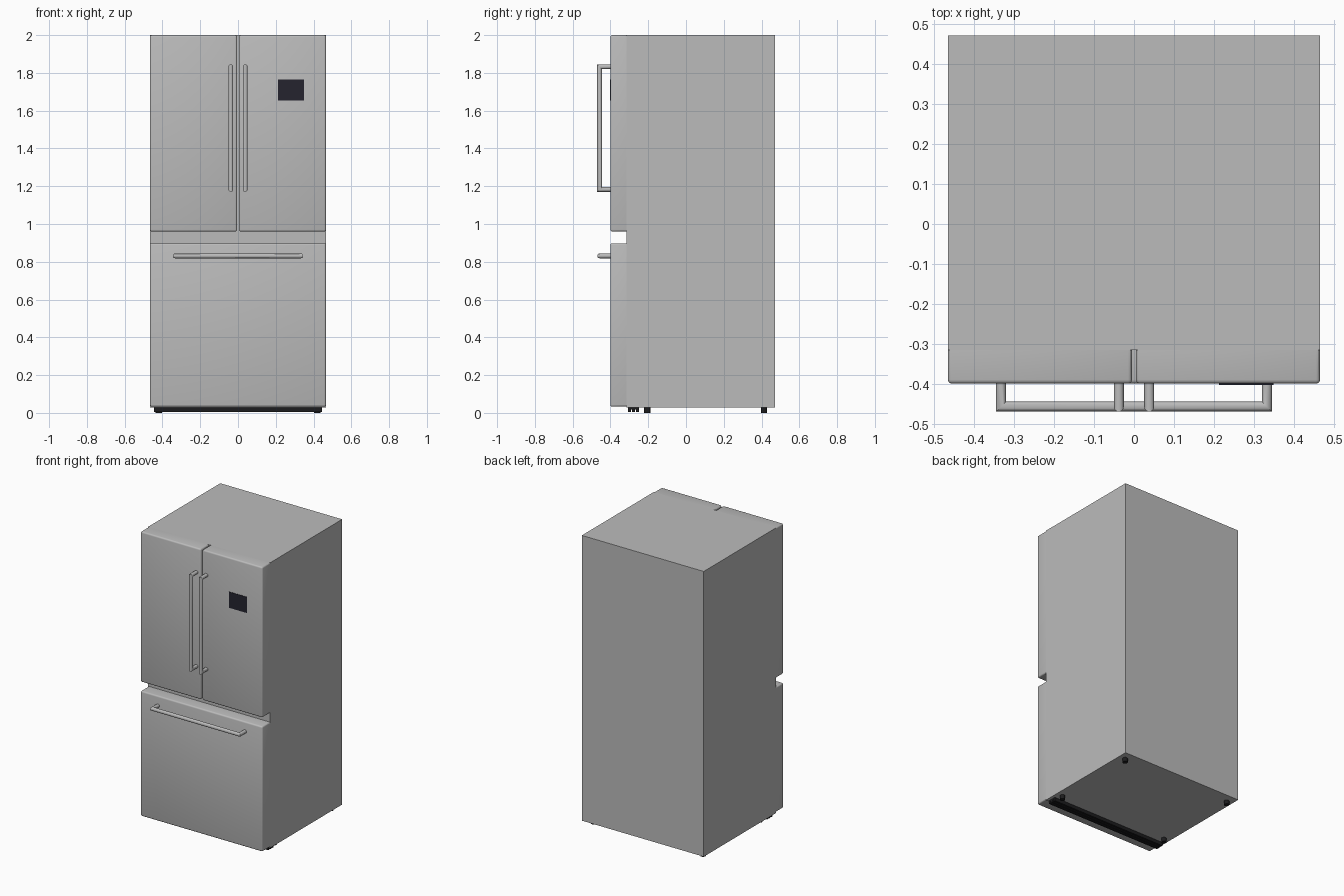
import bpy, bmesh
from math import sin, cos, tau
from mathutils import Vector

cube = bpy.data.objects.get("Cube")
if cube:
    bpy.data.objects.remove(cube, do_unlink=True)


def material(name, rgb):
    m = bpy.data.materials.new(name)
    m.use_nodes = True
    m.diffuse_color = (*rgb, 1)
    m.node_tree.nodes["Principled BSDF"].inputs["Base Color"].default_value = (*rgb, 1)
    return m


steel = material("brushed steel grey", (0.5, 0.5, 0.5))
navy = material("dark navy display", (0.018, 0.017, 0.028))
black = material("black plastic", (0.012, 0.012, 0.013))


def finish(name, bm, mat, smooth=False):
    bmesh.ops.recalc_face_normals(bm, faces=bm.faces)
    mesh = bpy.data.meshes.new(name)
    bm.to_mesh(mesh)
    bm.free()
    ob = bpy.data.objects.new(name, mesh)
    bpy.context.collection.objects.link(ob)
    mesh.materials.append(mat)
    if smooth:
        bpy.ops.object.select_all(action="DESELECT")
        ob.select_set(True)
        bpy.context.view_layer.objects.active = ob
        bpy.ops.object.shade_smooth_by_angle()
    return ob


def box(name, lo, hi, mat, round_edges=0):
    lo, hi = Vector(lo), Vector(hi)
    bm = bmesh.new()
    bmesh.ops.create_cube(bm, size=1)
    bmesh.ops.scale(bm, vec=hi - lo, verts=bm.verts)
    bmesh.ops.translate(bm, vec=(lo + hi) / 2, verts=bm.verts)
    if round_edges:
        # round the front rim and the upright front corners, keep the rear square
        edges = [e for e in bm.edges if min(v.co.y for v in e.verts) < lo.y + 0.001]
        bmesh.ops.bevel(bm, geom=edges, offset=round_edges, segments=3,
                        profile=0.5, affect="EDGES")
    return finish(name, bm, mat, bool(round_edges))


def handle(name, centre, axis, half, r=0.0125, out=-0.4575, wall=-0.395, sides=16):
    """Round bar with mitred elbows running back into the door."""
    axis, centre = Vector(axis), Vector(centre)
    across = axis.cross(Vector((0, 1, 0)))
    bm = bmesh.new()
    rings = []
    for end, at_wall in ((-1, True), (-1, False), (1, False), (1, True)):
        ring = []
        for i in range(sides):
            s, c = r * sin(tau * i / sides), r * cos(tau * i / sides)
            p = centre + axis * end * (half - s) + across * c
            p.y = wall if at_wall else out + s
            ring.append(bm.verts.new(p))
        rings.append(ring)
    for a, b in zip(rings, rings[1:]):
        for i in range(sides):
            j = (i + 1) % sides
            bm.faces.new((a[i], a[j], b[j], b[i]))
    bm.faces.new(rings[0])
    bm.faces.new(rings[-1])
    return finish(name, bm, steel, True)


# Cabinet
box("cabinet", (-0.466, -0.315, 0.028), (0.466, 0.472, 2), steel)

# Two upper doors and the lower freezer drawer
box("right_door", (-0.466, -0.4, 0.96), (-0.005, -0.315, 2), steel, 0.01)
box("left_door", (0.005, -0.4, 0.96), (0.466, -0.315, 2), steel, 0.01)
box("freezer_drawer", (-0.466, -0.4, 0.033), (0.466, -0.315, 0.898), steel, 0.01)

# Handles
for side, x in (("right", -0.038), ("left", 0.038)):
    handle(side + "_door_handle", (x, 0, 1.508), (0, 0, 1), 0.325)
handle("drawer_handle", (0, 0, 0.831), (1, 0, 0), 0.333)

# Display panel on the left door
box("display_panel", (0.213, -0.403, 1.655), (0.35, -0.399, 1.765), navy)

# Toe grille: a thin backing with slats below
box("grille_backing", (-0.446, -0.306, 0.018), (0.446, -0.25, 0.03), black)
for i in range(3):
    y = -0.306 + i * 0.021
    box(f"grille_slat_{i + 1}", (-0.446, y, 0.004), (0.446, y + 0.014, 0.02), black)

# Feet
for side, x in (("right", -0.42), ("left", 0.42)):
    for place, y in (("front", -0.205), ("back", 0.413)):
        bm = bmesh.new()
        bmesh.ops.create_cone(bm, cap_ends=True, segments=16, radius1=0.017,
                              radius2=0.017, depth=0.03)
        bmesh.ops.translate(bm, vec=(x, y, 0.015), verts=bm.verts)
        finish(f"{place}_{side}_foot", bm, black, True)
